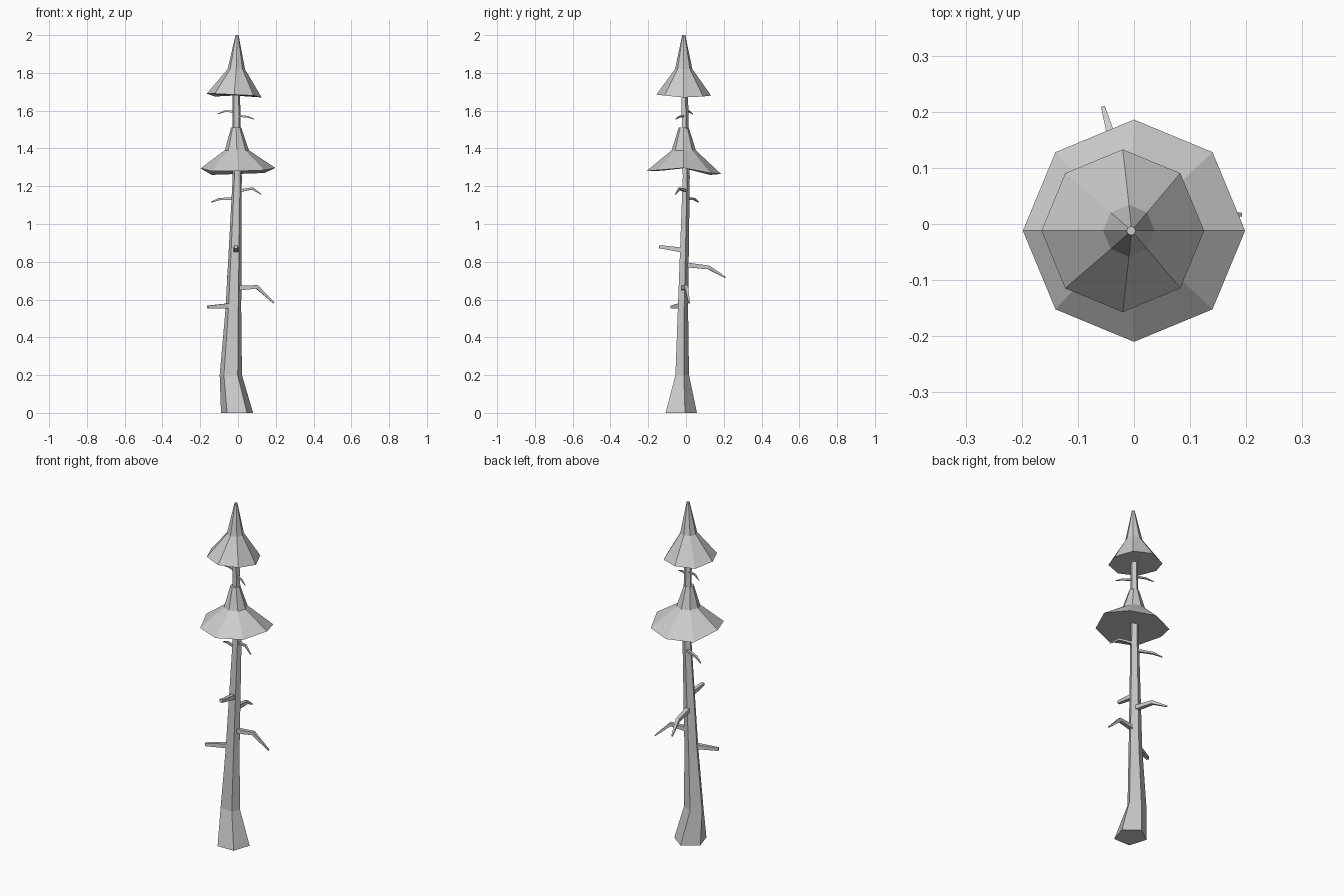
import bpy, bmesh
from math import sin, cos, pi, radians
from mathutils import Vector

if "Cube" in bpy.data.objects:
    bpy.data.objects.remove(bpy.data.objects["Cube"])


def loft(name, rings):
    """Skin a list of equal-length point rings and cap both ends."""
    bm = bmesh.new()
    vr = [[bm.verts.new(p) for p in r] for r in rings]
    n = len(vr[0])
    for a, b in zip(vr, vr[1:]):
        for i in range(n):
            j = (i + 1) % n
            bm.faces.new((a[i], a[j], b[j], b[i]))
    bm.faces.new(vr[0][::-1])
    bm.faces.new(vr[-1])
    bmesh.ops.recalc_face_normals(bm, faces=bm.faces)
    me = bpy.data.meshes.new(name)
    bm.to_mesh(me)
    bm.free()
    ob = bpy.data.objects.new(name, me)
    bpy.context.collection.objects.link(ob)
    return ob


def ring(n, cx, cy, z, rx, ry, start=0.0, dz=None):
    return [(cx + rx * cos(start + 2 * pi * i / n),
             cy + ry * sin(start + 2 * pi * i / n),
             z + (dz[i] if dz else 0)) for i in range(n)]


# Trunk: five-sided, flared at the foot; x and y extents per height
trunk = [(0, -.09, .08, -.108, .058), (.2, -.097, .021, -.056, .016),
         (.55, -.066, .017, -.043, .011), (1.25, -.028, .02, -.017, .02),
         (1.72, -.03, .01, -.025, .01)]
rings = []
for z, x0, x1, y0, y1 in trunk:
    rx, ry = (x1 - x0) / 1.902, (y1 - y0) / 1.809
    rings.append(ring(5, (x0 + x1) / 2, y1 - ry, z, rx, ry, radians(90)))
loft("trunk", rings)

# Foliage tiers: eight-sided, concave, with slightly uneven rims
low_rim = [.022, -.005, -.01, -.015, .02, .005, .005, .01]
loft("lower_foliage", [
    ring(8, 0, -.012, 1.275, .198, .198, dz=low_rim),
    ring(8, -.006, -.012, 1.39, .064, .064),
    ring(8, -.01, -.012, 1.51, .027, .027)])
top_rim = [-.01, -.005, 0, -.005, .01, .01, .005, 0]
loft("upper_foliage", [
    ring(8, -.02, -.012, 1.68, .145, .145, dz=top_rim),
    ring(8, -.009, -.012, 1.82, .046, .046),
    ring(8, -.005, -.012, 2.0, .008, .008)])


def branch(name, pts, radii):
    """Four-sided tapering branch along a bent path."""
    pts = [Vector(p) for p in pts]
    out = []
    for i, (p, r) in enumerate(zip(pts, radii)):
        d = (pts[min(i + 1, len(pts) - 1)] - pts[max(i - 1, 0)]).normalized()
        side = d.cross(Vector((0, 0, 1))).normalized()
        up = side.cross(d)
        out.append([p + r * (side * cos(a) + up * sin(a))
                    for a in (pi / 4 + k * pi / 2 for k in range(4))])
    loft(name, out)


# Bare branches, lowest to highest
thick, mid, thin = (.018, .014, .005), (.01, .008, .003), (.007, .006, .002)
branch("stub_left", [(-.03, -.02, .568), (-.16, -.075, .56)], (.02, .011))
branch("branch_right", [(-.01, -.015, .66), (.1, 0, .667), (.19, .017, .582)], thick)
branch("branch_back", [(-.015, -.01, .785), (-.03, .12, .77), (-.055, .208, .717)], thick)
branch("stub_front", [(-.01, -.005, .86), (-.012, -.142, .88)], (.019, .012))
branch("twig_left", [(-.01, .005, 1.135), (-.1, .045, 1.132), (-.143, .066, 1.115)], mid)
branch("twig_right", [(0, 0, 1.175), (.075, -.035, 1.188), (.123, -.056, 1.157)], mid)
branch("top_twig_left", [(-.01, -.005, 1.595), (-.07, .015, 1.597), (-.11, .035, 1.582)], thin)
branch("top_twig_right", [(-.01, -.005, 1.572), (.05, -.035, 1.568), (.085, -.055, 1.555)], thin)
